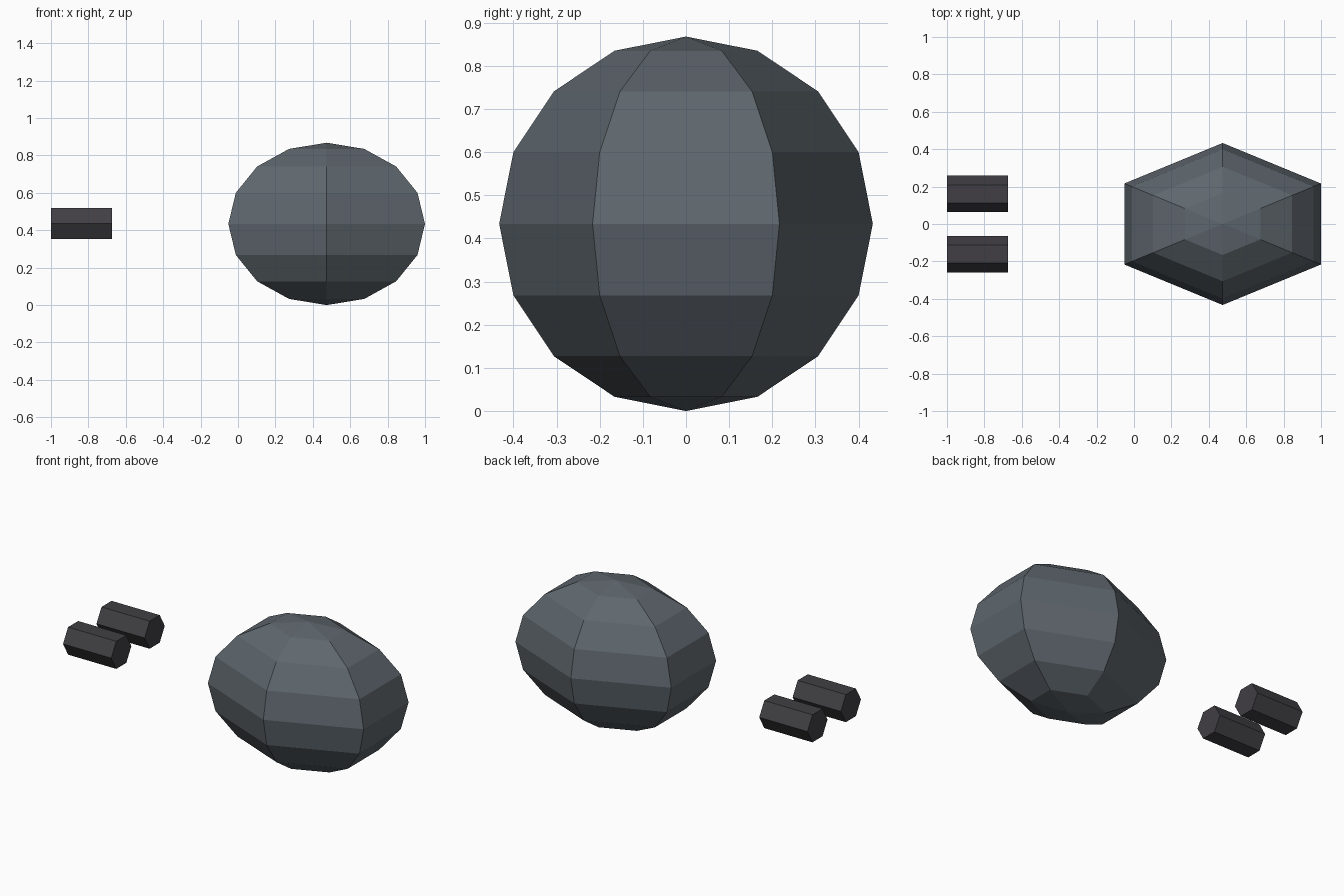
import bpy
import bmesh
from math import sin, cos, pi
from mathutils import Matrix

SIDES = 6
RINGS = 8

cube = bpy.data.objects.get("Cube")
if cube:
    bpy.data.objects.remove(cube, do_unlink=True)


def make_material(name, colour):
    mat = bpy.data.materials.new(name)
    mat.use_nodes = True
    mat.diffuse_color = (*colour, 1)
    mat.node_tree.nodes["Principled BSDF"].inputs["Base Color"].default_value = (*colour, 1)
    return mat


def add_object(name, bm, mat):
    bmesh.ops.recalc_face_normals(bm, faces=bm.faces)
    mesh = bpy.data.meshes.new(name)
    bm.to_mesh(mesh)
    bm.free()
    mesh.materials.append(mat)
    obj = bpy.data.objects.new(name, mesh)
    bpy.context.collection.objects.link(obj)
    return obj


def hexagon(bm, radius, z):
    # Ring with corners on the +y and -y directions
    return [bm.verts.new((radius * sin(2 * pi * i / SIDES),
                          radius * cos(2 * pi * i / SIDES), z)) for i in range(SIDES)]


def bridge(bm, low, high):
    for i in range(SIDES):
        j = (i + 1) % SIDES
        bm.faces.new((low[i], low[j], high[j], high[i]))


slate = make_material("slate grey", (0.112, 0.134, 0.153))
charcoal = make_material("dark charcoal", (0.052, 0.049, 0.056))

# Faceted body: six-sided sphere stretched along x
bm = bmesh.new()
rings = [hexagon(bm, sin(pi * k / RINGS), -cos(pi * k / RINGS)) for k in range(1, RINGS)]
for low, high in zip(rings, rings[1:]):
    bridge(bm, low, high)
for ring, z in ((rings[0], -1), (rings[-1], 1)):
    pole = bm.verts.new((0, 0, z))
    for i in range(SIDES):
        bm.faces.new((ring[i], ring[(i + 1) % SIDES], pole))
bm.transform(Matrix.Translation((0.474, 0, 0.434)) @ Matrix.Diagonal((0.607, 0.433, 0.434, 1)))
add_object("faceted_body", bm, slate)

# Pair of hexagonal rods lying along x
for name, side in (("front_rod", -1), ("back_rod", 1)):
    bm = bmesh.new()
    ends = [hexagon(bm, 0.097, z) for z in (-0.1625, 0.1625)]
    bridge(bm, *ends)
    for end in ends:
        bm.faces.new(end)
    bm.transform(Matrix.Translation((-0.8375, side * 0.161, 0.436)) @ Matrix.Rotation(pi / 2, 4, "Y"))
    add_object(name, bm, charcoal)
